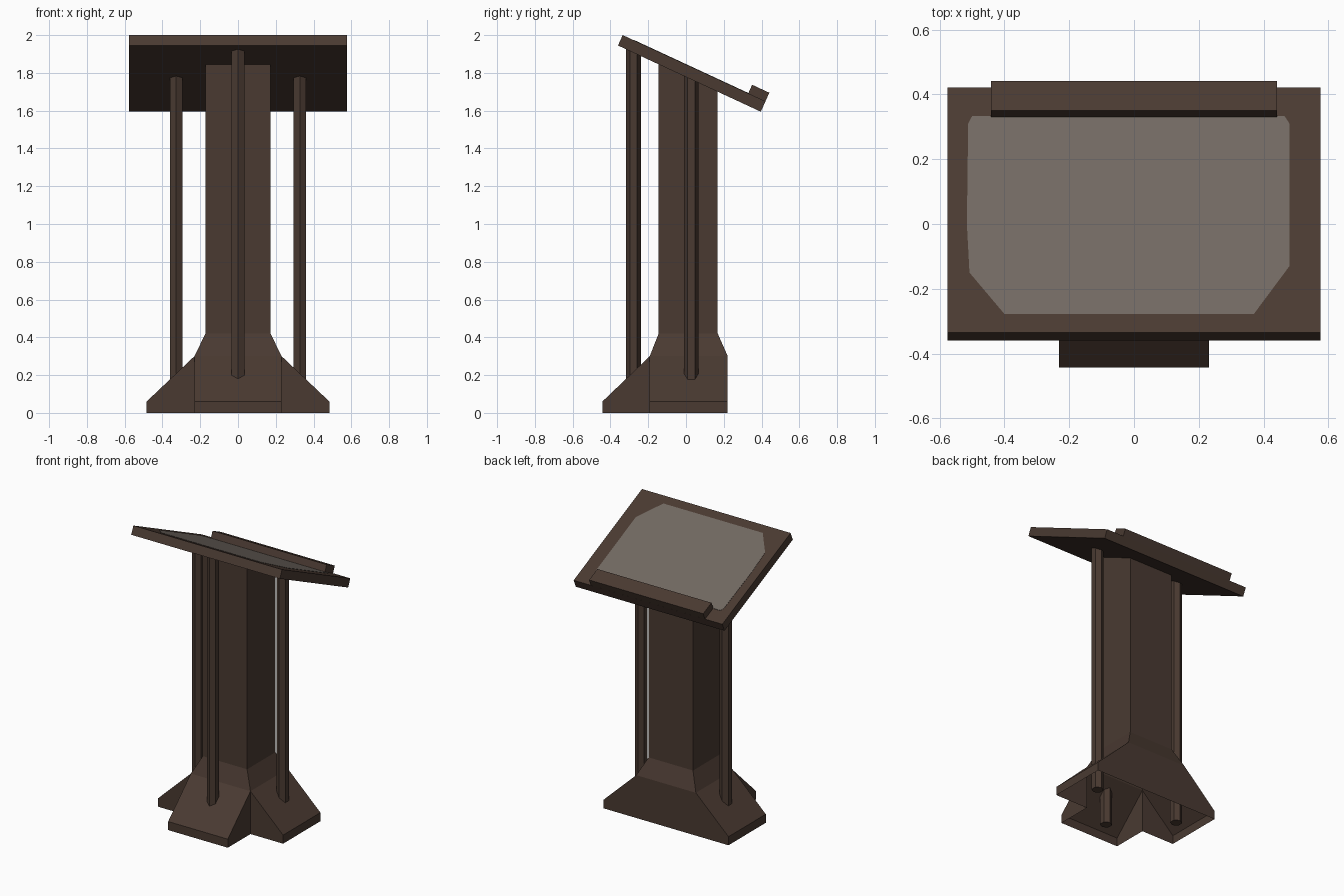
import bpy, bmesh, math
from mathutils import Vector

if "Cube" in bpy.data.objects:
    bpy.data.objects.remove(bpy.data.objects["Cube"])

def material(name, col):
    m = bpy.data.materials.new(name)
    m.diffuse_color = (*col, 1)
    m.use_nodes = True
    m.node_tree.nodes["Principled BSDF"].inputs["Base Color"].default_value = m.diffuse_color
    return m

WOOD = material("dark_wood", (0.068, 0.042, 0.031))
PAD = material("grey_pad", (0.165, 0.141, 0.120))

SLOPE = 0.4636                                     # desk drop per unit of y
def under(y): return 1.945 - (y + 0.36) * SLOPE    # desk underside height
def top(y): return 2.0 - (y + 0.335) * SLOPE       # desk top height

def finish(name, bm, mat):
    bmesh.ops.remove_doubles(bm, verts=bm.verts, dist=1e-5)
    bmesh.ops.recalc_face_normals(bm, faces=bm.faces)
    me = bpy.data.meshes.new(name)
    bm.to_mesh(me)
    bm.free()
    me.materials.append(mat)
    ob = bpy.data.objects.new(name, me)
    bpy.context.collection.objects.link(ob)
    return ob

def face(bm, pts):
    return bm.faces.new([bm.verts.new(p) for p in pts])

def extrude(bm, pts, vec):
    f = face(bm, pts)
    r = bmesh.ops.extrude_face_region(bm, geom=[f], use_keep_orig=True)
    bmesh.ops.translate(bm, vec=Vector(vec),
                        verts=[v for v in r["geom"] if isinstance(v, bmesh.types.BMVert)])

# column and flared base: one shell, open underneath
bm = bmesh.new()
CX, CF, CB = 0.172, -0.145, 0.168     # column half width, front, back
BX, BF, BB = 0.231, -0.192, 0.221     # flare half width, front, back
AX, AF, H, LIP = 0.484, -0.443, 0.30, 0.06
def ring(x, f, b, zf, zb):
    return [(-x, f, zf), (x, f, zf), (x, b, zb), (-x, b, zb)]
rings = [ring(CX, CF, CB, under(CF) + .01, under(CB) + .01),
         ring(CX, CF, CB, 0.42, 0.42), ring(BX, BF, BB, H, H)]
for a, b in zip(rings, rings[1:]):
    for i in range(4):
        j = (i + 1) % 4
        face(bm, [a[i], b[i], b[j], a[j]])
# side feet
for s in (-1, 1):
    prof = [(s * BX, H), (s * AX, LIP), (s * AX, 0), (s * BX, 0)]
    face(bm, [(x, BF, z) for x, z in prof])
    for (x0, z0), (x1, z1) in zip(prof[:2], prof[1:3]):
        face(bm, [(x0, BF, z0), (x1, BF, z1), (x1, BB, z1), (x0, BB, z0)])
    # cheeks of the front foot
    face(bm, [(s * BX, BF, H), (s * BX, AF, LIP), (s * BX, AF, 0), (s * BX, BF, 0)])
# front foot slope and toe
face(bm, [(-BX, BF, H), (BX, BF, H), (BX, AF, LIP), (-BX, AF, LIP)])
face(bm, [(-BX, AF, LIP), (BX, AF, LIP), (BX, AF, 0), (-BX, AF, 0)])
# flat back wall
face(bm, [(-BX, BB, H), (BX, BB, H), (AX, BB, LIP), (AX, BB, 0), (-AX, BB, 0), (-AX, BB, LIP)])
finish("column_and_base", bm, WOOD)

# hexagonal support rods
R = 0.039
for name, cx, cy in (("front_rod", 0, -0.278), ("left_rod", -0.327, 0.028),
                     ("right_rod", 0.327, 0.028)):
    bm = bmesh.new()
    pts = [(cx + R * math.cos(math.radians(90 + 60 * k)),
            cy + R * math.sin(math.radians(90 + 60 * k))) for k in range(6)]
    extrude(bm, [(x, y, 0) for x, y in pts], (0, 0, 1))
    for v in bm.verts:
        if v.co.z > 0.5:
            v.co.z = under(v.co.y) + 0.01
    finish(name, bm, WOOD)

# tilted desk and book ledge, profiles extruded across x
def slab(name, half, prof):
    bm = bmesh.new()
    extrude(bm, [(-half, y, z) for y, z in prof], (2 * half, 0, 0))
    finish(name, bm, WOOD)

slab("desk_board", 0.576, [(-0.36, under(-0.36)), (-0.335, top(-0.335)),
                           (0.421, top(0.421)), (0.396, under(0.396))])
slab("book_ledge", 0.442, [(0.329, top(0.329) - .002), (0.350, top(0.329) + .045),
                           (0.441, top(0.420) + .045), (0.420, top(0.420) - .002)])

# grey reading pad, a thin plate lying on the desk
bm = bmesh.new()
outline = [(-0.50, 0.333), (-0.512, 0.31), (-0.516, 0.0), (-0.508, -0.15), (-0.40, -0.278),
           (0.37, -0.278), (0.48, -0.13), (0.48, 0.31), (0.465, 0.333)]
extrude(bm, [(x, y, top(y) - 0.002) for x, y in outline], (0, 0, 0.004))
finish("reading_pad", bm, PAD)
